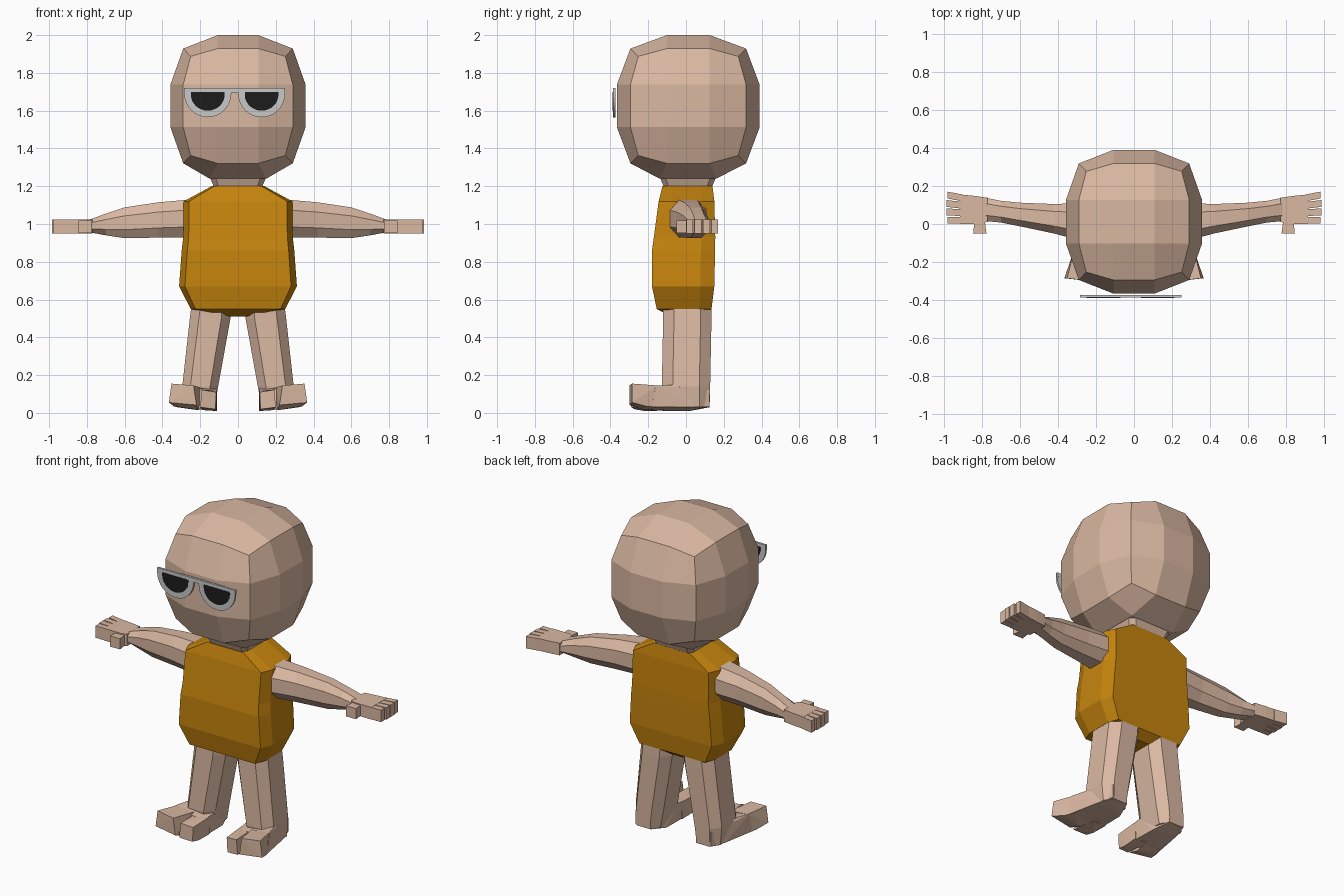
import bpy, bmesh, math
from mathutils import Vector

if "Cube" in bpy.data.objects:
    bpy.data.objects.remove(bpy.data.objects["Cube"])


def material(name, rgb):
    m = bpy.data.materials.new(name)
    m.diffuse_color = (*rgb, 1)
    m.use_nodes = True
    m.node_tree.nodes["Principled BSDF"].inputs["Base Color"].default_value = m.diffuse_color
    return m


SKIN = material("skin", (0.70, 0.48, 0.36))
SHIRT = material("orange_shirt", (0.57, 0.235, 0.004))
FRAME = material("light_grey_frame", (0.58, 0.58, 0.58))
LENS = material("dark_lens", (0.012, 0.012, 0.012))


def finish(name, bm, mat, mirror=False):
    bmesh.ops.recalc_face_normals(bm, faces=bm.faces)
    me = bpy.data.meshes.new(name)
    bm.to_mesh(me)
    bm.free()
    me.materials.append(mat)
    ob = bpy.data.objects.new(name, me)
    bpy.context.collection.objects.link(ob)
    if mirror:
        ob.modifiers.new("mirror", 'MIRROR').use_mirror_merge = False
    return ob


def loft(name, rings, mat, mirror=False):
    """Skin equal-length rings of points and cap both ends."""
    bm = bmesh.new()
    vs = [[bm.verts.new(p) for p in r] for r in rings]
    n = len(rings[0])
    for a, b in zip(vs, vs[1:]):
        for i in range(n):
            j = (i + 1) % n
            bm.faces.new((a[i], a[j], b[j], b[i]))
    bm.faces.new(vs[0][::-1])
    bm.faces.new(vs[-1])
    return finish(name, bm, mat, mirror)


def hull(name, pts, mat, mirror=False):
    bm = bmesh.new()
    for p in pts:
        bm.verts.new(p)
    bmesh.ops.convex_hull(bm, input=bm.verts)
    bmesh.ops.dissolve_limit(bm, angle_limit=0.02, verts=bm.verts, edges=bm.edges)
    return finish(name, bm, mat, mirror)


def octagon(a0, a1, b0, b1, ca, cb):
    """Box outline with corners cut by fractions ca and cb of the half sizes."""
    da, db = (a1 - a0) / 2 * ca, (b1 - b0) / 2 * cb
    return [(a0 + da, b0), (a1 - da, b0), (a1, b0 + db), (a1, b1 - db),
            (a1 - da, b1), (a0 + da, b1), (a0, b1 - db), (a0, b0 + db)]


def slab(name, outline, axis, lo, hi, mat, mirror=False):
    """Extrude a 2D outline along y or z."""
    def at(p, h):
        return (p[0], h, p[1]) if axis == 'y' else (p[0], p[1], h)
    return loft(name, [[at(p, h) for p in outline] for h in (lo, hi)], mat, mirror)


# Head: rounded cube with three panels per side, bottom panel drawn in to the neck
def head_point(g):
    rim = sum(abs(c) == 3 for c in g)
    big = {1: 1.0, 2: 0.81, 3: 0.70}[rim]
    small = 0.30
    u = [math.copysign(big if abs(c) == 3 else small, c) for c in g]
    p = Vector((u[0] * 0.358, 0.012 + u[1] * 0.378, 1.625 + u[2] * 0.375))
    if g[2] == -3 and rim == 1:
        p = Vector((math.copysign(0.15, g[0]), 0.01 + math.copysign(0.15, g[1]), 1.24))
    return p


bm = bmesh.new()
grid = (-3, -1, 1, 3)
verts = {}
for axis in range(3):
    for side in (-3, 3):
        for i in range(3):
            for j in range(3):
                quad = []
                for a, b in ((i, j), (i + 1, j), (i + 1, j + 1), (i, j + 1)):
                    g = [grid[a], grid[b]]
                    g.insert(axis, side)
                    g = tuple(g)
                    if g not in verts:
                        verts[g] = bm.verts.new(head_point(g))
                    quad.append(verts[g])
                bm.faces.new(quad)
finish("head", bm, SKIN)

# Neck
loft("neck", [[(x, y, z) for x, y in octagon(-w, w, -w + 0.01, w + 0.01, 0.2, 0.2)]
              for z, w in ((1.25, 0.15), (1.19, 0.125))], SKIN)

# Shirt: height, half width, front, back
shirt = [(1.20, 0.14, -0.125, 0.14), (1.12, 0.288, -0.145, 0.15), (0.93, 0.29, -0.17, 0.155),
         (0.86, 0.298, -0.18, 0.154), (0.67, 0.312, -0.18, 0.15), (0.55, 0.25, -0.155, 0.135),
         (0.51, 0.045, -0.08, 0.08)]
loft("shirt", [[(x, y, z) for x, y in octagon(-w, w, f, b, 0.1, 0.45)]
               for z, w, f, b in shirt], SHIRT)

# Arms: distance out, front, back, bottom, top
arm = [(0.27, -0.09, 0.11, 0.93, 1.128), (0.42, -0.05, 0.105, 0.928, 1.115),
       (0.60, -0.012, 0.112, 0.925, 1.088), (0.70, 0.008, 0.122, 0.94, 1.055),
       (0.78, 0.015, 0.138, 0.955, 1.025)]
loft("arm", [[(x, y, z) for y, z in octagon(f, b, lo, hi, 0.5, 0.55)]
             for x, f, b, lo, hi in arm], SKIN, True)

# Hand: palm, four fanned fingers and a thumb
slab("palm", [(0.77, 0.012), (0.80, 0.0), (0.915, 0.0), (0.915, 0.155), (0.84, 0.148),
              (0.77, 0.138)], 'z', 0.95, 1.025, SKIN, True)
for k in range(4):
    y, t = 0.002 + 0.039 * k, 0.002 + 0.044 * k
    tip = 0.98 + (0.005 if k in (1, 2) else 0)
    slab(f"finger_{k + 1}", [(0.90, y), (tip, t), (tip, t + 0.036), (0.90, y + 0.036)],
         'z', 0.95, 1.024, SKIN, True)
slab("thumb", [(0.785, 0.02), (0.775, -0.05), (0.845, -0.05), (0.838, 0.02)],
     'z', 0.952, 1.018, SKIN, True)

# Legs, splaying outward towards the ankle
leg = [(0.58, 0.035, 0.245, -0.12, 0.135), (0.50, 0.04, 0.255, -0.121, 0.135),
       (0.14, 0.105, 0.295, -0.128, 0.128), (0.03, 0.125, 0.285, -0.11, 0.125)]
loft("leg", [[(x, y, z) for x, y in octagon(a, b, f, k, 0.45, 0.45)]
             for z, a, b, f, k in leg], SKIN, True)

# Foot: sole block with a wide outer toe and a small inner toe
hull("foot", [(0.155, 0.125, 0.03), (0.26, 0.125, 0.035), (0.155, 0.125, 0.12),
              (0.26, 0.125, 0.12), (0.12, 0.02, 0.01), (0.29, 0.03, 0.03),
              (0.115, -0.20, 0.012), (0.33, -0.18, 0.032), (0.115, -0.18, 0.115),
              (0.325, -0.16, 0.145), (0.11, -0.08, 0.125), (0.30, -0.08, 0.148)], SKIN, True)
hull("outer_toe", [(0.20, -0.15, 0.02), (0.32, -0.15, 0.03), (0.20, -0.15, 0.135),
                   (0.318, -0.15, 0.145), (0.22, -0.30, 0.042), (0.366, -0.285, 0.055),
                   (0.235, -0.30, 0.145), (0.352, -0.285, 0.155), (0.21, -0.22, 0.014),
                   (0.34, -0.21, 0.035)], SKIN, True)
hull("inner_toe", [(0.11, -0.12, 0.012), (0.19, -0.12, 0.015), (0.11, -0.12, 0.12),
                   (0.19, -0.12, 0.125), (0.12, -0.275, 0.02), (0.20, -0.29, 0.03),
                   (0.115, -0.275, 0.11), (0.192, -0.29, 0.122), (0.115, -0.22, 0.01)], SKIN, True)


# Sunglasses: half-round rims and lenses under a straight bar
def half_round(cx, top, rx, drop, straight):
    arc = [(cx + rx * math.cos(math.pi * k / 16),
            top - straight - drop * math.sin(math.pi * k / 16)) for k in range(17)]
    return [(cx + rx, top)] + arc + [(cx - rx, top)]


for side, cx in (("left", 0.125), ("right", -0.16)):
    slab(f"{side}_rim", half_round(cx, 1.715, 0.125, 0.128, 0.022), 'y', -0.386, -0.374, FRAME)
    slab(f"{side}_lens", half_round(cx, 1.700, 0.089, 0.084, 0.016), 'y', -0.388, -0.372, LENS)
slab("glasses_bar", [(-0.285, 1.695), (0.25, 1.695), (0.25, 1.72), (-0.285, 1.72)],
     'y', -0.3865, -0.3735, FRAME)
